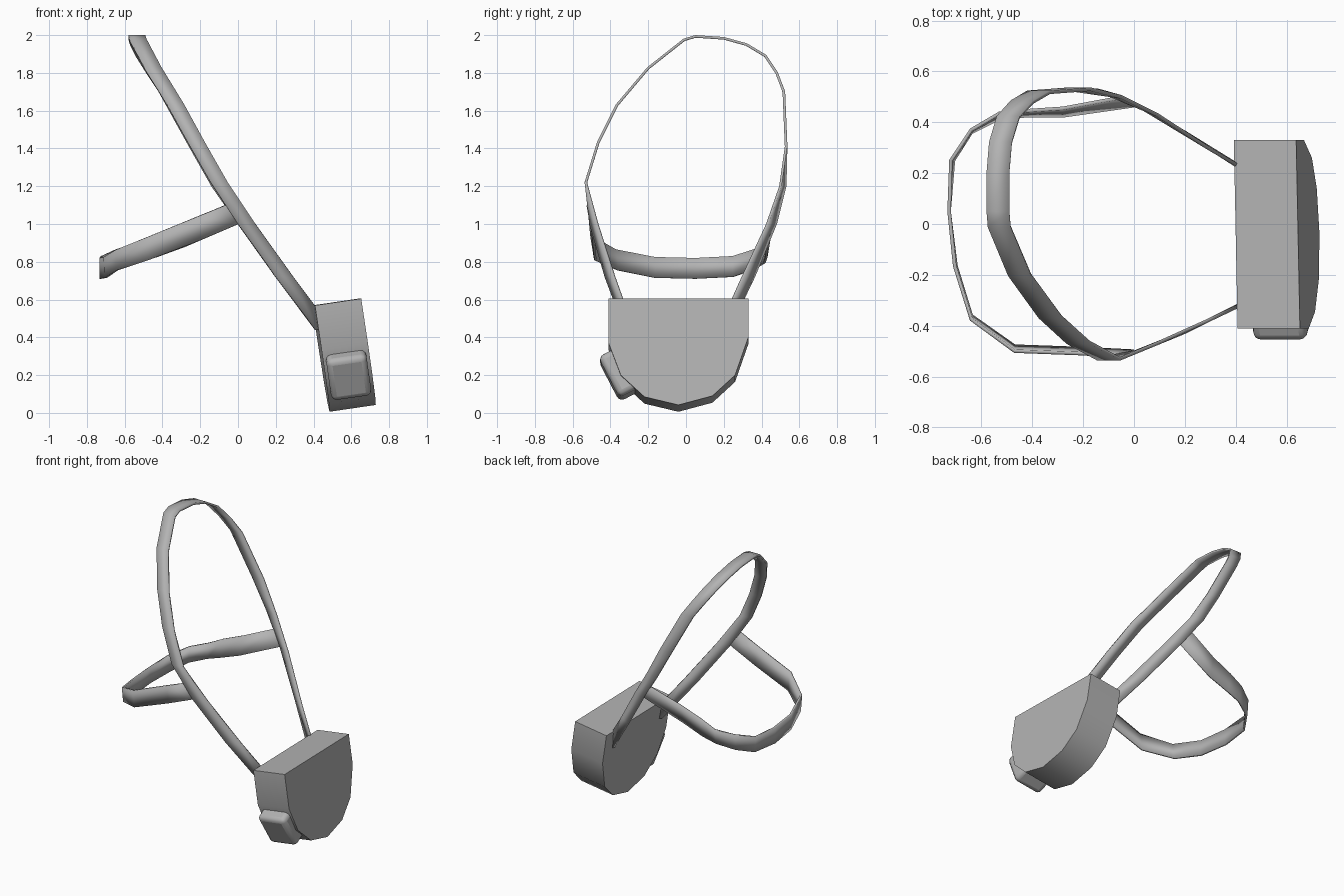
import bpy, bmesh, math
from mathutils import Vector, Matrix

if "Cube" in bpy.data.objects:
    bpy.data.objects.remove(bpy.data.objects["Cube"])

grey = bpy.data.materials.new("canvas grey")
grey.diffuse_color = (0.45, 0.45, 0.45, 1)
grey.use_nodes = True
grey.node_tree.nodes["Principled BSDF"].inputs["Base Color"].default_value = grey.diffuse_color


def make_object(name, bm, angle):
    bmesh.ops.recalc_face_normals(bm, faces=bm.faces)
    mesh = bpy.data.meshes.new(name)
    bm.to_mesh(mesh)
    bm.free()
    mesh.materials.append(grey)
    obj = bpy.data.objects.new(name, mesh)
    bpy.context.collection.objects.link(obj)
    bpy.ops.object.select_all(action='DESELECT')
    bpy.context.view_layer.objects.active = obj
    obj.select_set(True)
    bpy.ops.object.shade_smooth_by_angle(angle=math.radians(angle))
    return obj


def ribbon(name, stations, thickness=0.014):
    """Flat strap: each station is one edge point and the vector across."""
    bm = bmesh.new()
    rows = [(bm.verts.new(p), bm.verts.new(Vector(p) + Vector(w))) for p, w in stations]
    for (a, b), (c, d) in zip(rows, rows[1:]):
        bm.faces.new((a, b, d, c))
    obj = make_object(name, bm, 35)
    mod = obj.modifiers.new("thickness", 'SOLIDIFY')
    mod.thickness = thickness
    mod.offset = 0
    return obj


# Feed bag: D-shaped profile pushed back along the tilted depth axis
profile = [(-.41, .605), (-.41, .37), (-.345, .2), (-.22, .085), (-.04, .042),
           (.14, .09), (.26, .2), (.33, .4), (.33, .605)]
bm = bmesh.new()
depth = Vector((-.245, 0, -.036))
front = [Vector((.645 + (.605 - z) * .15 - .02 * (y + .04), y, z)) for y, z in profile]
fv = [bm.verts.new(p) for p in front]
bv = [bm.verts.new(p + depth) for p in front]
bm.faces.new(fv)
bm.faces.new(bv[::-1])
for i in range(len(fv)):
    j = (i + 1) % len(fv)
    bm.faces.new((fv[i], bv[i], bv[j], fv[j]))
make_object("feed_bag", bm, 30)

# Rounded side pocket lying against the lower curve
across = Vector((.99, 0, .14)).normalized()
down = Vector((.14, .46, -.88))
down = (down - across * down.dot(across)).normalized()
out = across.cross(down)
bm = bmesh.new()
bmesh.ops.create_cube(bm, size=1)
basis = Matrix((across, down, out)).transposed().to_4x4()
bm.transform(Matrix.Translation((.585, -.355, .205)) @ basis
             @ Matrix.Diagonal((.215, .245, .12, 1)))
pocket = make_object("side_pocket", bm, 30)
bev = pocket.modifiers.new("rounding", 'BEVEL')
bev.width = .03
bev.segments = 3

# Head strap: one loop from bag, over the top and back to the bag
W = (.09, 0, 0)
ribbon("head_strap", [
    ((.41, -.32, .44), (.09, .04, 0)), ((.2, -.425, .72), (.09, .045, 0)),
    ((0, -.505, 1.0), (.09, .035, 0)), ((-.145, -.53, 1.22), W),
    ((-.265, -.465, 1.43), W), ((-.375, -.365, 1.63), W), ((-.495, -.2, 1.825), W),
    ((-.575, -.01, 1.975), W), ((-.58, .05, 1.993), W), ((-.58, .2, 1.983), W),
    ((-.57, .32, 1.95), W), ((-.54, .42, 1.89), W), ((-.485, .48, 1.8), W),
    ((-.42, .518, 1.7), W), ((-.26, .53, 1.41), W), ((-.14, .525, 1.2), (.09, -.025, 0)),
    ((0, .475, 1.0), (.09, -.045, 0)), ((.2, .36, .72), (.09, -.06, 0)),
    ((.41, .225, .44), (.09, -.05, 0))])

# Neck strap: lower loop joined to both sides of the head strap
ribbon("neck_strap", [
    ((.0, -.5, 1.0), (-.065, -.02, .1)), ((-.2, -.49, .915), (0, -.02, .13)),
    ((-.47, -.48, .81), (0, -.02, .125)), ((-.64, -.36, .755), (0, -.015, .11)),
    ((-.7, -.165, .715), (-.005, 0, .11)), ((-.727, .05, .71), (0, 0, .11)),
    ((-.71, .25, .72), (-.01, 0, .11)), ((-.64, .36, .76), (0, .01, .108)),
    ((-.53, .415, .795), (0, .02, .105)), ((-.43, .425, .825), (0, .02, .125)),
    ((-.28, .425, .88), (0, .03, .13)), ((0, .465, 1.0), (-.065, .03, .1))])
